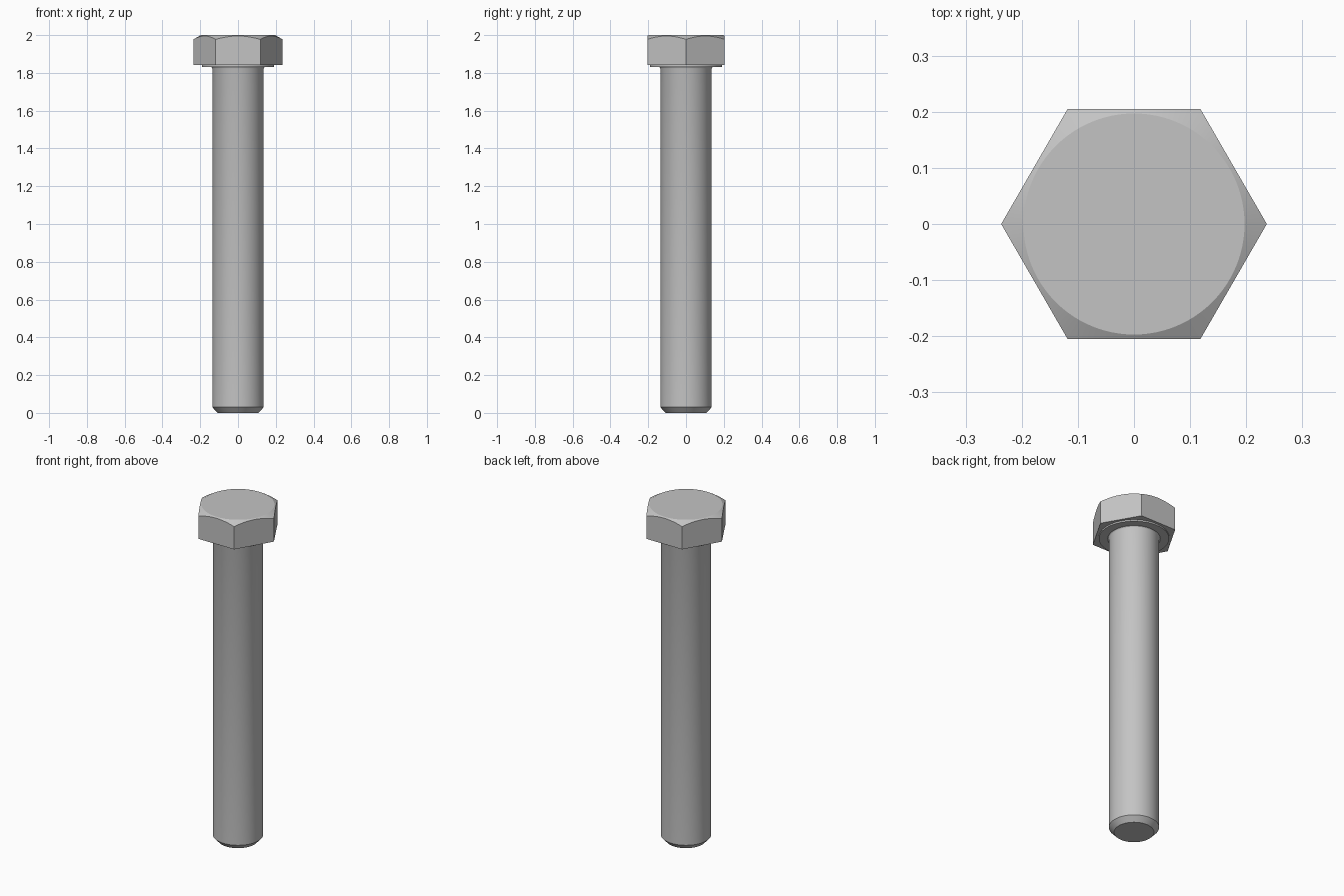
import bpy, bmesh
from math import radians, cos, sin, tan, pi

if "Cube" in bpy.data.objects:
    bpy.data.objects.remove(bpy.data.objects["Cube"])

steel = bpy.data.materials.new("grey steel")
steel.use_nodes = True
colour = (0.55, 0.55, 0.55, 1)
steel.diffuse_color = colour
steel.node_tree.nodes["Principled BSDF"].inputs["Base Color"].default_value = colour


def loft(name, rings):
    """Join equal-length rings of points with quads and cap both ends."""
    bm = bmesh.new()
    loops = [[bm.verts.new(p) for p in ring] for ring in rings]
    n = len(loops[0])
    for low, high in zip(loops, loops[1:]):
        for i in range(n):
            j = (i + 1) % n
            bm.faces.new((low[i], low[j], high[j], high[i]))
    bm.faces.new(loops[0][::-1])
    bm.faces.new(loops[-1])
    mesh = bpy.data.meshes.new(name)
    bm.to_mesh(mesh)
    bm.free()
    mesh.materials.append(steel)
    obj = bpy.data.objects.new(name, mesh)
    bpy.context.collection.objects.link(obj)
    bpy.ops.object.select_all(action="DESELECT")
    obj.select_set(True)
    bpy.context.view_layer.objects.active = obj
    bpy.ops.object.shade_smooth_by_angle(angle=radians(20))
    return obj


def circle(radius, z, n=96):
    return [(radius * cos(2 * pi * i / n), radius * sin(2 * pi * i / n), z) for i in range(n)]


# Shank with chamfered tip and a small fillet under the head
loft("shank", [circle(r, z) for r, z in (
    (0.108, 0), (0.136, 0.03), (0.136, 1.822), (0.138, 1.828), (0.143, 1.833))])

# Washer face under the head
loft("washer_face", [circle(0.19, 1.832), circle(0.19, 1.842)])

# Hexagonal head, its top corners cut by a 30 degree cone
APOTHEM, FLAT_RADIUS, TOP, BASE = 0.205, 0.197, 2.0, 1.841
bottom, rim = [], []
for i in range(96):
    a = 2 * pi * i / 96
    r = APOTHEM / cos(a % (pi / 3) - pi / 6)
    bottom.append((r * cos(a), r * sin(a), BASE))
    rim.append((r * cos(a), r * sin(a), TOP - (r - FLAT_RADIUS) * tan(radians(30))))
loft("hex_head", [bottom, rim, circle(FLAT_RADIUS, TOP)])
